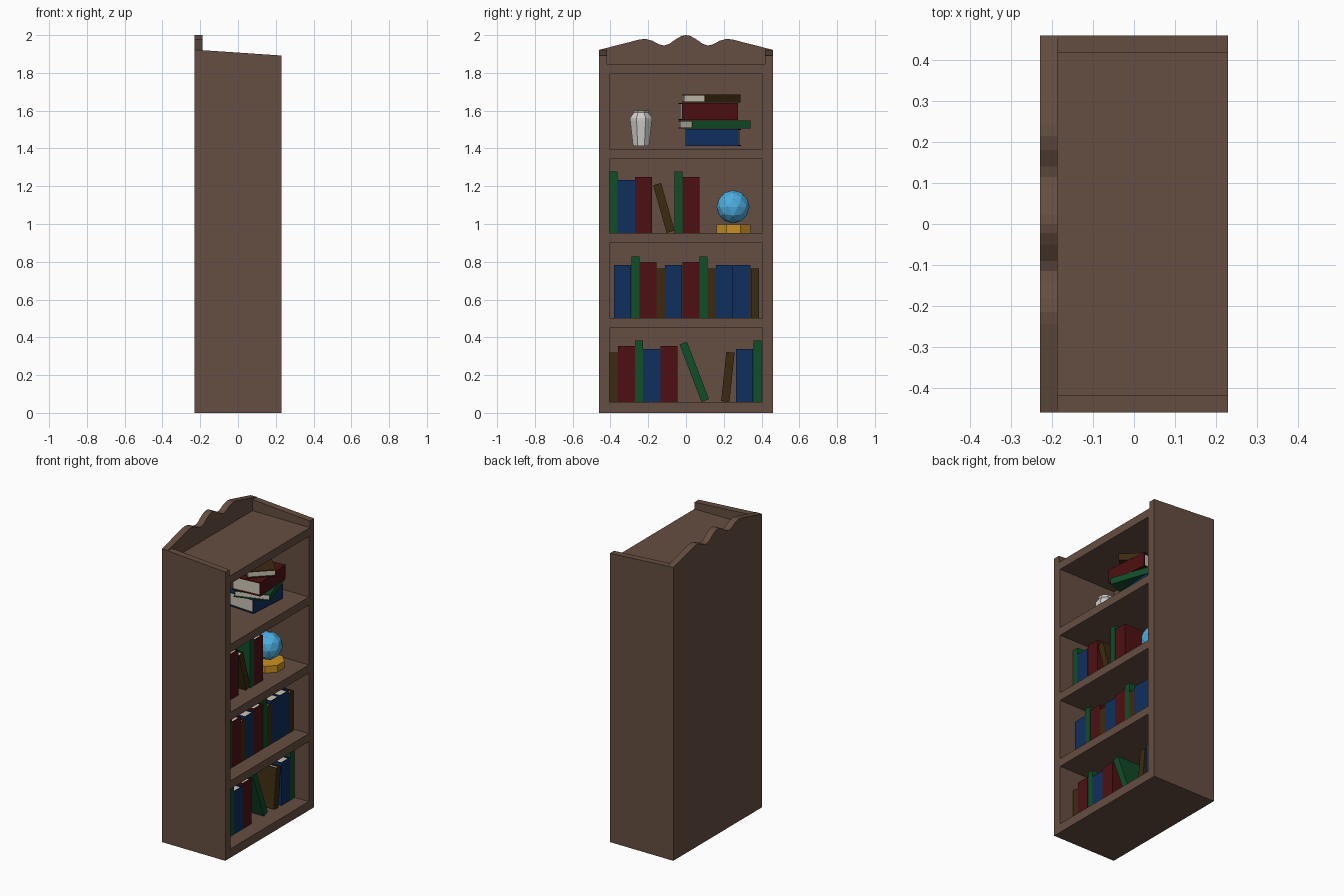
import bpy, bmesh
from math import radians, sin, cos, pi
from mathutils import Matrix, Vector

if "Cube" in bpy.data.objects:
    bpy.data.objects.remove(bpy.data.objects["Cube"])


def material(name, rgb):
    m = bpy.data.materials.new(name)
    m.diffuse_color = (*rgb, 1)
    m.use_nodes = True
    m.node_tree.nodes["Principled BSDF"].inputs["Base Color"].default_value = m.diffuse_color
    return m


WOOD = material("wood", (0.13, 0.075, 0.052))
PAPER = material("paper", (0.60, 0.56, 0.46))
CERAMIC = material("ceramic", (0.62, 0.61, 0.58))
GLOBE = material("globe_blue", (0.075, 0.42, 0.75))
GOLD = material("gold", (0.60, 0.28, 0.015))

# Book kinds: thickness, height, depth, cover material
KINDS = {
    "blue": (0.092, 0.28, 0.20, material("blue_cover", (0.005, 0.028, 0.11))),
    "red": (0.090, 0.297, 0.20, material("red_cover", (0.075, 0.005, 0.006))),
    "green": (0.042, 0.325, 0.225, material("green_cover", (0.005, 0.075, 0.022))),
    "brown": (0.044, 0.262, 0.175, material("brown_cover", (0.046, 0.023, 0.005))),
}


def finish(name, bm, *mats):
    bmesh.ops.recalc_face_normals(bm, faces=bm.faces)
    me = bpy.data.meshes.new(name)
    bm.to_mesh(me)
    bm.free()
    for m in mats:
        me.materials.append(m)
    ob = bpy.data.objects.new(name, me)
    bpy.context.collection.objects.link(ob)
    return ob


def extrude(bm, pts, vec, mat=0):
    """Close a polygon and extrude it along vec."""
    f = bm.faces.new([bm.verts.new(p) for p in pts])
    f.material_index = mat
    r = bmesh.ops.extrude_face_region(bm, geom=[f], use_keep_orig=True)
    bmesh.ops.translate(bm, vec=vec, verts=[v for v in r["geom"] if isinstance(v, bmesh.types.BMVert)])
    for g in bm.faces:
        if any(v in f.verts for v in g.verts):
            g.material_index = mat
    for g in r["geom"]:
        if isinstance(g, bmesh.types.BMFace):
            g.material_index = mat


def board(name, x0, x1, y0, y1, z0, z1):
    bm = bmesh.new()
    extrude(bm, [(x0, y0, z0), (x1, y0, z0), (x1, y1, z0), (x0, y1, z0)], (0, 0, z1 - z0))
    return finish(name, bm, WOOD)


def book(kind, matrix):
    t, h, d, cover = KINDS[kind]
    a, b, e = d / 2, t / 2, 0.006
    bm = bmesh.new()
    # cover: two boards joined by the spine
    extrude(bm, [(-a, -b, 0), (a, -b, 0), (a, b, 0), (-a, b, 0),
                 (-a, b - e, 0), (a - e, b - e, 0), (a - e, -b + e, 0), (-a, -b + e, 0)], (0, 0, h))
    # page block, set in from the cover edges
    p, q, i = a - e, b - e, 0.007
    extrude(bm, [(-a + i, -q, i), (p, -q, i), (p, q, i), (-a + i, q, i)], (0, 0, h - 2 * i), 1)
    bmesh.ops.transform(bm, matrix=matrix, verts=bm.verts)
    finish(kind + "_book", bm, cover, PAPER)


def stand(kind, y, z, lean=0):
    t, h, d, _ = KINDS[kind]
    a = radians(lean)
    loc = (0.13 - d / 2, y, z + t / 2 * sin(abs(a)))
    book(kind, Matrix.Translation(loc) @ Matrix.Rotation(a, 4, "X"))


def row(kinds, y, z):
    for k in kinds.split():
        t = KINDS[k][0]
        stand(k, y + t / 2, z)
        y += t + 0.0005


def lay(kind, x, y, z, turn):
    t, h, d, _ = KINDS[kind]
    book(kind, Matrix.Translation((x, y, z + t / 2)) @ Matrix.Rotation(radians(turn), 4, "Z")
         @ Matrix.Rotation(-pi / 2, 4, "X") @ Matrix.Translation((0, 0, -h / 2)))


def lathe(name, profile, sides, loc, mat):
    bm = bmesh.new()
    rings = []
    for r, z in profile:
        rings.append([bm.verts.new((loc[0] + r * cos(2 * pi * (k + 0.5) / sides),
                                    loc[1] + r * sin(2 * pi * (k + 0.5) / sides), loc[2] + z))
                      for k in range(sides)])
    for lo, hi in zip(rings, rings[1:]):
        for k in range(sides):
            n = (k + 1) % sides
            bm.faces.new((lo[k], lo[n], hi[n], hi[k]))
    bm.faces.new(rings[0])
    bm.faces.new(rings[-1])
    return finish(name, bm, mat)


# Back panel with the scalloped crest
BX, FX = -0.187, 0.23
half = [(0.46, 1.922), (0.245, 1.977), (0.215, 1.98), (0.18, 1.971), (0.14, 1.95),
        (0.115, 1.945), (0.09, 1.953), (0.05, 1.981), (0.022, 1.996)]
outline = [(0.46, 0)] + half + [(0, 2.0)] + [(-y, z) for y, z in reversed(half)] + [(-0.46, 0)]
bm = bmesh.new()
extrude(bm, [(-0.23, y, z) for y, z in outline], (BX + 0.23, 0, 0))
finish("back_panel", bm, WOOD)

# Side panels: thinner above the top board, upper edge sloping down to the front
side = [(0.405, 0), (0.46, 0), (0.46, 1.92), (0.417, 1.92), (0.417, 1.848), (0.405, 1.848)]
for s, label in ((-1, "left"), (1, "right")):
    bm = bmesh.new()
    extrude(bm, [(BX, s * y, z) for y, z in side], (FX - BX, 0, 0))
    for v in bm.verts:
        if v.co.z > 1.9 and v.co.x > 0:
            v.co.z = 1.892
    finish(label + "_side_panel", bm, WOOD)

# Bottom, shelves and top board
floors = [0.058, 0.503, 0.953, 1.398]
for k, z in enumerate(floors + [1.848]):
    board(("bottom_board", "shelf", "shelf", "shelf", "top_board")[k],
          BX, FX, -0.405, 0.405, 0 if k == 0 else z - 0.053, z)

# Bottom shelf books
z1, z2, z3, z4 = floors
row("brown red green blue red", -0.405, z1)
stand("green", 0.102, z1, 21)
stand("brown", 0.208, z1, -6)
row("blue green", 0.264, z1)

# Second shelf books
row("blue green red brown blue red green brown blue blue brown", -0.382, z2)

# Third shelf books and globe
row("green blue red", -0.405, z3)
stand("brown", -0.081, z3, 16)
row("green red", -0.06, z3)
lathe("globe_base", [(0.098, 0), (0.098, 0.045)], 8, (0.045, 0.251, z3), GOLD)
bm = bmesh.new()
bmesh.ops.create_icosphere(bm, subdivisions=2, radius=0.088,
                           matrix=Matrix.Translation((0.045, 0.249, 1.091)))
finish("globe", bm, GLOBE)

# Top shelf vase and stacked books
lathe("vase", [(0.046, 0.0), (0.062, 0.135), (0.062, 0.15), (0.042, 0.177), (0.046, 0.19),
               (0.036, 0.19), (0.034, 0.165)], 8, (0.02, -0.238, z4 + 0.014), CERAMIC)
lay("blue", 0.022, 0.145, z4 + 0.014, -4)
lay("green", 0.05, 0.150, z4 + 0.108, 19)
lay("red", 0.066, 0.118, z4 + 0.152, 5)
lay("brown", 0.05, 0.134, z4 + 0.244, 44.5)
